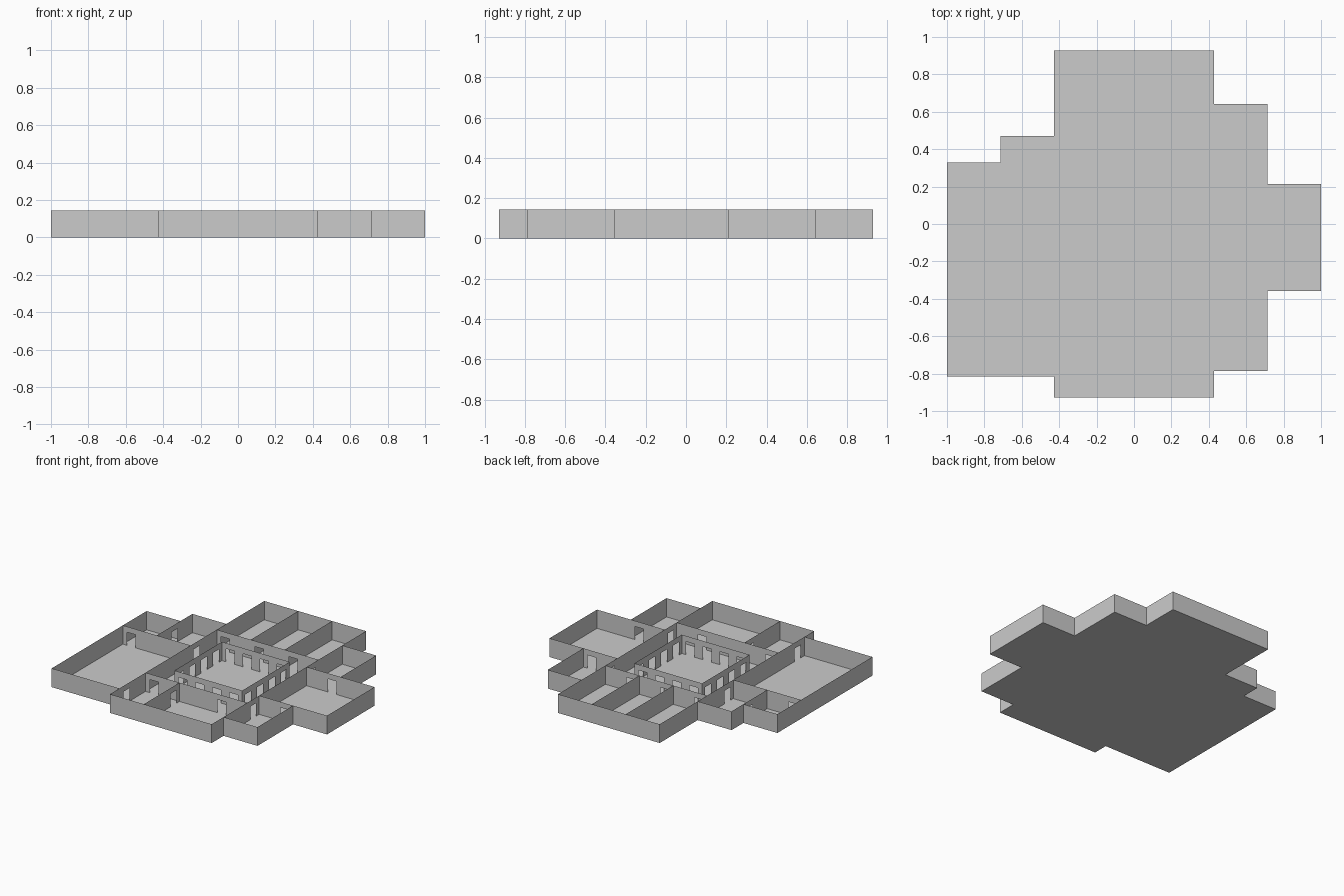
import bpy, bmesh

if "Cube" in bpy.data.objects:
    bpy.data.objects.remove(bpy.data.objects["Cube"])

U = 1 / 7          # plan module: one floor-plan square
H = 1.0            # wall height in modules
DOOR_H = 0.7
DOOR_W = 0.5


def finish(name, bm):
    bmesh.ops.remove_doubles(bm, verts=bm.verts, dist=1e-5)
    mesh = bpy.data.meshes.new(name)
    bm.to_mesh(mesh)
    bm.free()
    bpy.context.collection.objects.link(bpy.data.objects.new(name, mesh))


def quad(bm, pts):
    bm.faces.new([bm.verts.new([c * U for c in p]) for p in pts])


def wall(bm, axis, pos, a, b, doors=()):
    """Thin wall along an axis at a fixed position, with door gaps."""
    def panel(s, e, z0, z1):
        pts = [(s, z0), (e, z0), (e, z1), (s, z1)]
        quad(bm, [(t, pos, z) if axis == 'x' else (pos, t, z) for t, z in pts])
    start = a
    for d in sorted(doors):
        panel(start, d - DOOR_W / 2, 0, H)
        panel(d - DOOR_W / 2, d + DOOR_W / 2, DOOR_H, H)
        start = d + DOOR_W / 2
    panel(start, b, 0, H)


def build_walls(name, walls):
    bm = bmesh.new()
    for w in walls:
        wall(bm, *w)
    finish(name, bm)


# Floors, one rectangle per wing
bm = bmesh.new()
for x0, y0, x1, y1 in [(-3, -6.5, 3, 6.5), (3, 1.5, 5, 4.5), (3, -2.5, 7, 1.5),
                       (3, -5.5, 5, -2.5), (-7, -5.7, -3, 0.3),
                       (-7, 0.3, -5, 2.3), (-5, 0.3, -3, 3.3)]:
    quad(bm, [(x0, y0, 0), (x1, y0, 0), (x1, y1, 0), (x0, y1, 0)])
finish("floor", bm)

# Courtyard arcade: four openings on each side
build_walls("courtyard_arcade", [
    ('x', y, -2, 2, (-1.5, -0.5, 0.5, 1.5)) for y in (-2.5, 1.5)] + [
    ('y', x, -2.5, 1.5, (-2, -1, 0, 1)) for x in (-2, 2)])

# Long side walls and cross walls around the corridor
build_walls("main_walls", [
    ('y', -3, -6.5, 6.5, (-5.1, 0.8)),
    ('y', 3, -6.5, 6.5, (-3, 2)),
    ('x', 2.5, -3, 3, (-2.5, -0.5, 1.5)),
    ('x', -3.5, -3, 3, (-2.5, 1.5)),
])

# Back rooms
build_walls("back_room_walls", [
    ('x', 6.5, -3, 3), ('y', -1, 2.5, 6.5), ('y', 1, 2.5, 6.5)])

# Front rooms
build_walls("front_room_walls", [
    ('x', -6.5, -3, 3), ('y', -1, -6.5, -3.5, (-4,))])

# Right wing
build_walls("right_wing_walls", [
    ('x', 4.5, 3, 5), ('y', 5, 1.5, 4.5),
    ('x', 1.5, 3, 7, (4.5,)), ('y', 7, -2.5, 1.5), ('x', -2.5, 3, 7, (4.5,)),
    ('y', 5, -5.5, -2.5), ('x', -5.5, 3, 5)])

# Left wing
build_walls("left_wing_walls", [
    ('x', -5.7, -7, -3), ('y', -7, -5.7, 2.3), ('x', 0.3, -7, -3, (-6.5,)),
    ('x', 2.3, -7, -5), ('y', -5, 0.3, 3.3, (1.8,)), ('x', 3.3, -5, -3)])
